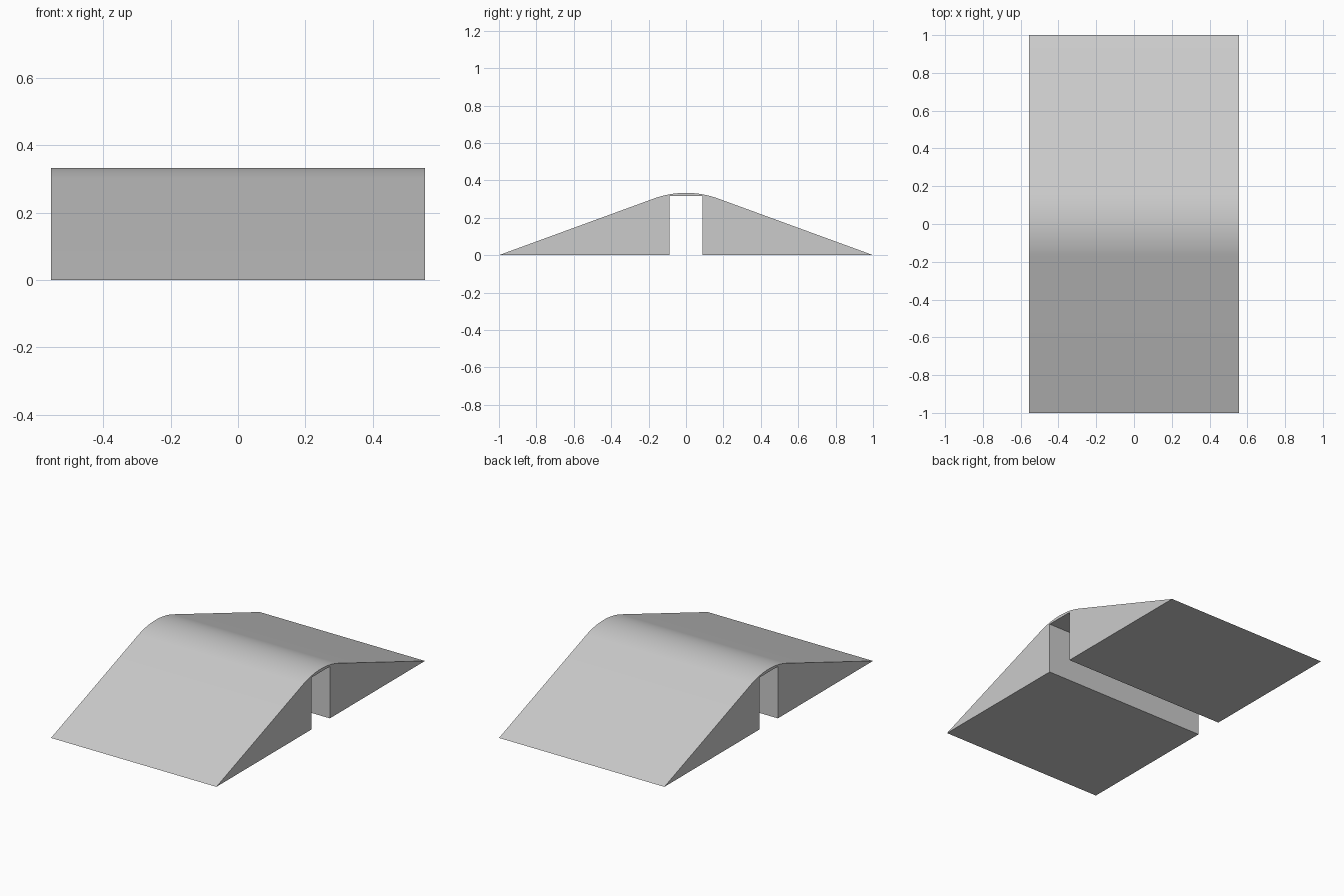
import bpy, math

if "Cube" in bpy.data.objects:
    bpy.data.objects.remove(bpy.data.objects["Cube"])

HALF_W = 0.555                 # half width along x
TOP = 0.333                    # crest height
R = 0.5                        # crest radius
SLOPE = math.radians(20)       # ramp angle
SLOT_Y, SLOT_Z = 0.088, 0.315  # cable channel half width and height
STEPS = 24

grey = bpy.data.materials.new("light grey")
grey.diffuse_color = (0.6, 0.6, 0.6, 1)
grey.use_nodes = True
grey.node_tree.nodes["Principled BSDF"].inputs["Base Color"].default_value = grey.diffuse_color

# Side profile: rounded crest between two ramps, with the channel underneath
crest = []
for i in range(STEPS + 1):
    a = SLOPE * (2 * i / STEPS - 1)
    crest.append((R * math.sin(a), TOP - R * (1 - math.cos(a))))
profile = [(-1, 0)] + crest + [(1, 0), (SLOT_Y, 0), (SLOT_Y, SLOT_Z),
                               (-SLOT_Y, SLOT_Z), (-SLOT_Y, 0)]

# Extrude the profile across the width
n = len(profile)
verts = [(x, y, z) for x in (-HALF_W, HALF_W) for y, z in profile]
faces = [tuple(range(n)), tuple(reversed(range(n, 2 * n)))]
faces += [((i + 1) % n, i, i + n, (i + 1) % n + n) for i in range(n)]
mesh = bpy.data.meshes.new("ramp_body")
mesh.from_pydata(verts, [], faces)
mesh.materials.append(grey)
ramp = bpy.data.objects.new("ramp_body", mesh)
bpy.context.collection.objects.link(ramp)

# Smooth crest, sharp corners; consistent outward faces
bpy.context.view_layer.objects.active = ramp
ramp.select_set(True)
bpy.ops.object.mode_set(mode='EDIT')
bpy.ops.mesh.select_all(action='SELECT')
bpy.ops.mesh.normals_make_consistent(inside=False)
bpy.ops.object.mode_set(mode='OBJECT')
bpy.ops.object.shade_smooth_by_angle(angle=math.radians(15))
